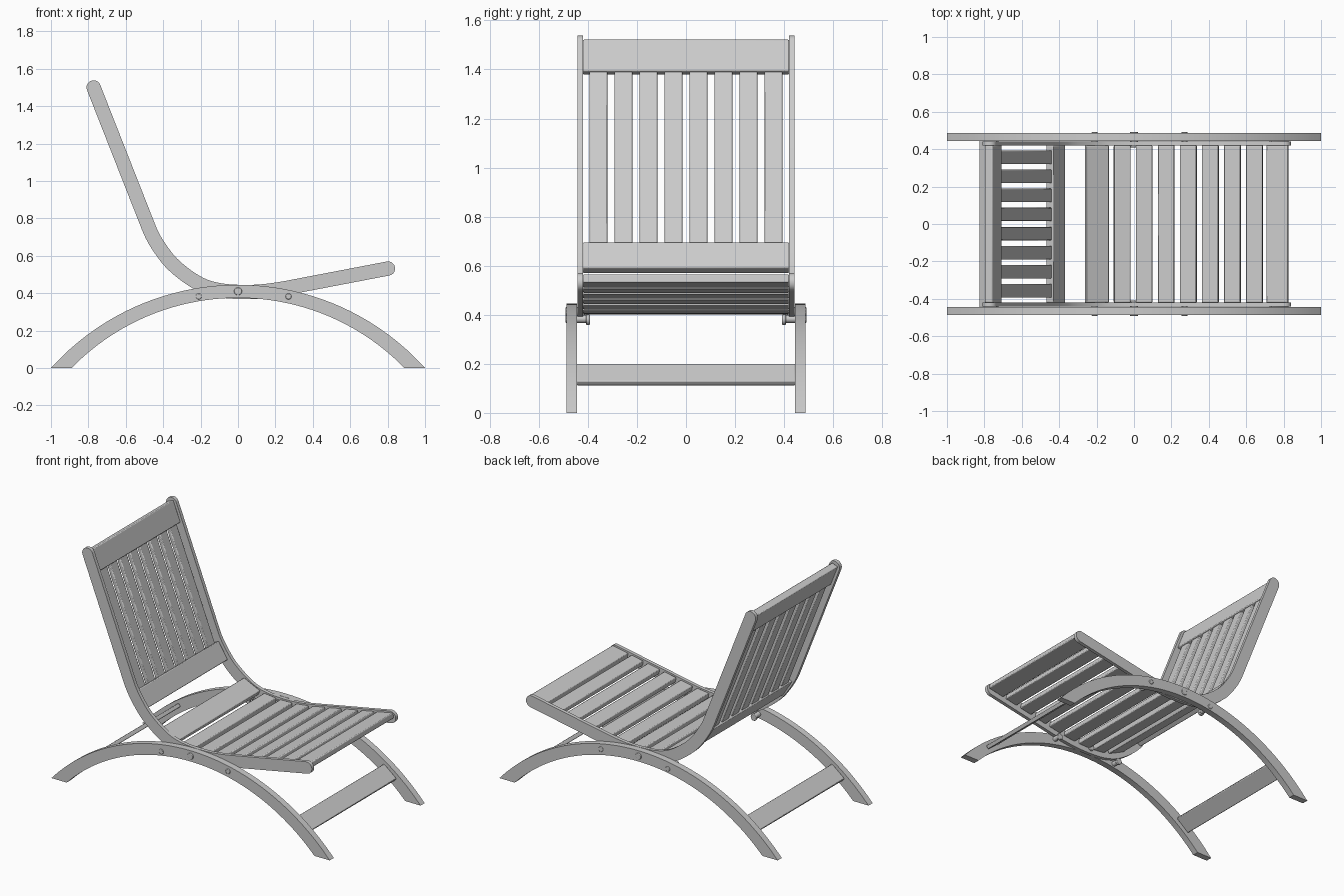
import bpy, bmesh
from math import sin, cos, pi, sqrt
from mathutils import Vector

cube = bpy.data.objects.get("Cube")
if cube:
    bpy.data.objects.remove(cube, do_unlink=True)

wood = bpy.data.materials.new("grey_wood")
wood.use_nodes = True
wood.diffuse_color = (0.6, 0.6, 0.6, 1)
wood.node_tree.nodes["Principled BSDF"].inputs["Base Color"].default_value = (0.6, 0.6, 0.6, 1)


def finish(name, bm, mirror=None, bevel=0.0):
    """Turn a bmesh into a shaded object with optional bevel and mirror."""
    bmesh.ops.recalc_face_normals(bm, faces=bm.faces)
    mesh = bpy.data.meshes.new(name)
    bm.to_mesh(mesh)
    bm.free()
    mesh.materials.append(wood)
    ob = bpy.data.objects.new(name, mesh)
    bpy.context.collection.objects.link(ob)
    bpy.ops.object.select_all(action='DESELECT')
    ob.select_set(True)
    bpy.context.view_layer.objects.active = ob
    bpy.ops.object.shade_smooth_by_angle(angle=0.6)
    if bevel:
        mod = ob.modifiers.new("soft_edges", 'BEVEL')
        mod.width, mod.segments = bevel, 2
    if mirror:
        mod = ob.modifiers.new("mirror", 'MIRROR')
        mod.use_axis = [axis in mirror for axis in "xyz"]
    return ob


def band(name, edge_a, edge_b, y0, y1):
    """Curved plank: a strip between two side-on edges, thick along y."""
    bm = bmesh.new()
    rows = [[bm.verts.new((p.x, y, p.y)) for p, y in
             ((a, y0), (b, y0), (b, y1), (a, y1))] for a, b in zip(edge_a, edge_b)]
    for r, s in zip(rows, rows[1:]):
        for i in range(4):
            j = (i + 1) % 4
            bm.faces.new((r[i], r[j], s[j], s[i]))
    bm.faces.new(rows[0])
    bm.faces.new(rows[-1])
    return finish(name, bm, mirror="y")


def board(name, start, end, thick, y0, y1, mirror=None, bevel=0.005):
    """Straight board running from start to end side-on, spanning y0 to y1."""
    start, end = Vector(start), Vector(end)
    d = (end - start).normalized()
    n = Vector((-d.y, d.x)) * thick / 2
    bm = bmesh.new()
    quad = [bm.verts.new((p.x, y0, p.y)) for p in (start + n, start - n, end - n, end + n)]
    face = bm.faces.new(quad)
    grown = bmesh.ops.extrude_face_region(bm, geom=[face])["geom"]
    bmesh.ops.translate(bm, vec=(0, y1 - y0, 0),
                        verts=[g for g in grown if isinstance(g, bmesh.types.BMVert)])
    return finish(name, bm, mirror, bevel)


def peg(name, x, z, radius, y0, y1):
    """Round peg along y on both sides."""
    bpy_mesh = bmesh.new()
    made = bmesh.ops.create_cone(bpy_mesh, cap_ends=True, segments=20,
                                 radius1=radius, radius2=radius, depth=y1 - y0)
    for v in made["verts"]:
        v.co = Vector((x + v.co.x, (y0 + y1) / 2 + v.co.z, z + v.co.y))
    return finish(name, bpy_mesh, mirror="y", bevel=0.003)


# Arched legs, cut flat at the floor
def arc(half_span, height, count=40):
    radius = (half_span ** 2 + height ** 2) / (2 * height)
    xs = [half_span * (2 * i / count - 1) for i in range(count + 1)]
    return [Vector((x, sqrt(radius ** 2 - x * x) + height - radius)) for x in xs]


band("arched_legs", arc(1.0, 0.445), arc(0.89, 0.375), 0.445, 0.487)

# Side rails: back, bend and seat in one smooth path with rounded ends
HALF = 0.038
controls = [Vector(p) for p in (
    (-0.772, 1.50), (-0.475, 0.745), (-0.385, 0.595), (-0.30, 0.512), (-0.20, 0.447),
    (-0.11, 0.418), (0.0, 0.407), (0.13, 0.410), (0.28, 0.432), (0.802, 0.532))]


def rail_path():
    pts = [controls[0]]
    for i in range(1, len(controls) - 2):
        p0, p1, p2, p3 = controls[i - 1:i + 3]
        step = (p2 - p1).length
        m1 = (p2 - p0).normalized() * step if i > 1 else (p1 - p0).normalized() * step
        last = i == len(controls) - 3
        m2 = ((p3 - p2) if last else (p3 - p1)).normalized() * step
        for k in range(5):
            t = k / 5
            pts.append(p1 * (2*t**3 - 3*t*t + 1) + m1 * (t**3 - 2*t*t + t)
                       + p2 * (3*t*t - 2*t**3) + m2 * (t**3 - t*t))
    return pts + controls[-2:]


path = rail_path()
tangents = [(path[min(i + 1, len(path) - 1)] - path[max(i - 1, 0)]).normalized()
            for i in range(len(path))]
upper, lower = [], []


def add_pair(p, d, half):
    n = Vector((-d.y, d.x)) * half
    upper.append(p + n)
    lower.append(p - n)


caps = [pi / 2 * k / 8 for k in range(1, 8)] + [pi / 2 * 0.98]
for a in reversed(caps):
    add_pair(path[0] - tangents[0] * HALF * sin(a), tangents[0], HALF * cos(a))
for p, d in zip(path, tangents):
    add_pair(p, d, HALF)
for a in caps:
    add_pair(path[-1] + tangents[-1] * HALF * sin(a), tangents[-1], HALF * cos(a))
band("side_rails", upper, lower, 0.419, 0.442)


# Seat slats laid across the rails, with wider first and last boards
def on_rail(x):
    for p, q in zip(path, path[1:]):
        if p.x <= x <= q.x:
            return p.lerp(q, (x - p.x) / (q.x - p.x))
    return path[-1] + tangents[-1] * (x - path[-1].x)


spans = [(-0.257, -0.14)] + [(-0.107 + 0.118 * i, -0.02 + 0.118 * i) for i in range(7)]
spans.append((0.71, 0.825))
for i, (a, b) in enumerate(spans):
    lift = Vector((0, 0.012))
    board(f"seat_slat_{i + 1}", on_rail(a) + lift, on_rail(b) + lift, 0.034, -0.42, 0.42)


# Back rest: top board, bottom board and upright slats
def on_back(z):
    return controls[1].lerp(controls[0], (z - controls[1].y) / (controls[0].y - controls[1].y))


board("back_top_board", on_back(1.385), on_back(1.515), 0.045, -0.42, 0.42)
board("back_bottom_board", (-0.385, 0.58), on_back(0.685), 0.045, -0.42, 0.42)
for i in range(8):
    y = (i - 3.5) * 0.102
    board(f"back_slat_{i + 1}", on_back(0.67), on_back(1.40), 0.026, y - 0.036, y + 0.036)

# Stretchers joining the legs at both ends
board("leg_stretchers", (0.73, 0.192), (0.82, 0.12), 0.025, -0.447, 0.447, mirror="x")

# Centre pivot, and the pegs the rails rest on
peg("pivot_bolt", 0.0, 0.41, 0.021, 0.41, 0.492)
for name, x in (("rear", -0.21), ("front", 0.27)):
    peg(name + "_rest_peg", x, 0.383, 0.016, 0.40, 0.492)
    peg(name + "_peg_head", x, 0.380, 0.021, 0.392, 0.408)
